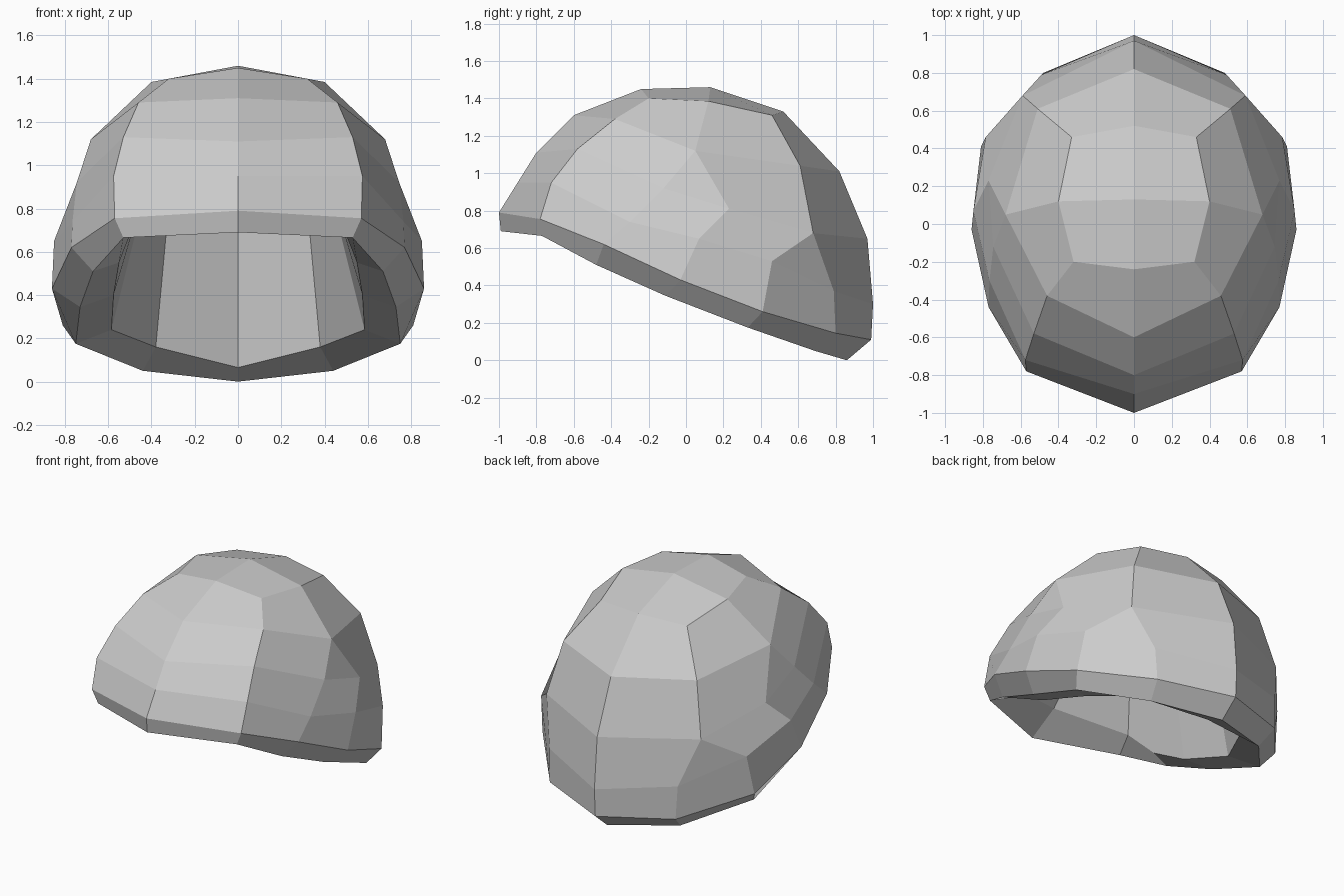
import bpy
import bmesh
from mathutils import Vector

if "Cube" in bpy.data.objects:
    bpy.data.objects.remove(bpy.data.objects["Cube"], do_unlink=True)


def make_material(name, value):
    mat = bpy.data.materials.new(name)
    mat.use_nodes = True
    colour = (value, value, value, 1)
    mat.diffuse_color = colour
    mat.node_tree.nodes["Principled BSDF"].inputs["Base Color"].default_value = colour
    return mat


def points(*coords):
    return [Vector(c) for c in coords]


# Crown profile on the centre line, front rim over the top to the back rim
centre = [Vector((0, y, z)) for y, z in (
    (-1, .79), (-.9, .95), (-.8, 1.11), (-.6, 1.31), (-.24, 1.45), (.13, 1.46),
    (.52, 1.33), (.82, 1.01), (.97, .65), (1, .3), (.99, .11))]

# Profile where the crown meets the side: front rise, top, back fall
front_edge = points((.57, -.78, .755), (.575, -.72, .95), (.53, -.58, 1.13), (.46, -.38, 1.29))
top_edge = points((.32, -.2, 1.4), (.4, .12, 1.385), (.33, .46, 1.31))
back_edge = points((.51, .61, 1.04), (.59, .68, .68), (.49, .79, .37), (.48, .8, .145))
crown_edge = front_edge + top_edge + back_edge

# Side panel rows between the front and back edges, from high to low
upper_side = points((.68, .05, 1.12))
middle_side = points((.745, -.12, .92), (.77, .23, .81))
lower_side = points((.765, -.3, .74), (.85, .07, .65), (.785, .46, .53))
rim_side = points((.77, -.44, .62), (.86, -.03, .43), (.81, .41, .26))
side_rows = [top_edge]
for step, row in enumerate((upper_side, middle_side, lower_side, rim_side)):
    side_rows.append([front_edge[3 - step]] + row + [back_edge[step]])

# Outer rim, the lip below it, and the inner edge of the lip
rim = [centre[0]] + side_rows[-1] + [centre[-1]]
lip = points((0, -.99, .69), (.53, -.77, .665), (.67, -.48, .51), (.73, -.11, .345),
             (.75, .33, .175), (.44, .69, .05), (0, .86, 0))
inner_rim = points((0, -.78, .81), (.48, -.63, .73), (.55, -.46, .55), (.575, -.2, .4),
                   (.585, .22, .24), (.38, .58, .16), (0, .72, .065))

# Hollow: tall walls leaning inward, then a shallow domed ceiling
wall_lean = (1, .76, .73, .73, .73, .84, 1)
wall_top = [Vector((p.x * lean, p.y * .85 + .06, .9 - p.y * .13))
            for p, lean in zip(inner_rim, wall_lean)]
ceiling = [Vector((p.x * .5, p.y * .5 + .06, 1.13)) for p in inner_rim]
apex = Vector((0, .06, 1.21))


def strip(upper, lower, triangle_at=None):
    """Bridge two rows of points; a triangle takes up one extra lower point."""
    faces = []
    u = 0
    for v in range(len(lower) - 1):
        if v == triangle_at:
            faces.append((upper[u], lower[v + 1], lower[v]))
        else:
            faces.append((upper[u], upper[u + 1], lower[v + 1], lower[v]))
            u += 1
    return faces


# Outer shell of one half
half_faces = strip(centre, crown_edge)
for row, triangle_at in enumerate((None, 1, 3, None)):
    half_faces += strip(side_rows[row], side_rows[row + 1], triangle_at)

# Lip and hollow of one half
rings = [rim, lip, inner_rim, wall_top, ceiling]
for ring, next_ring in zip(rings, rings[1:]):
    half_faces += strip(ring, next_ring)
half_faces += [(a, b, apex) for a, b in zip(ceiling, ceiling[1:])]

# Both halves joined into one closed faceted cap
bm = bmesh.new()
for side in (1, -1):
    for face in half_faces:
        bm.faces.new([bm.verts.new((p.x * side, p.y, p.z)) for p in face])
bmesh.ops.remove_doubles(bm, verts=bm.verts[:], dist=.0005)
bmesh.ops.recalc_face_normals(bm, faces=bm.faces[:])

mesh = bpy.data.meshes.new("cap_shell")
bm.to_mesh(mesh)
bm.free()
mesh.materials.append(make_material("light grey", .6))
cap = bpy.data.objects.new("cap_shell", mesh)
bpy.context.collection.objects.link(cap)
